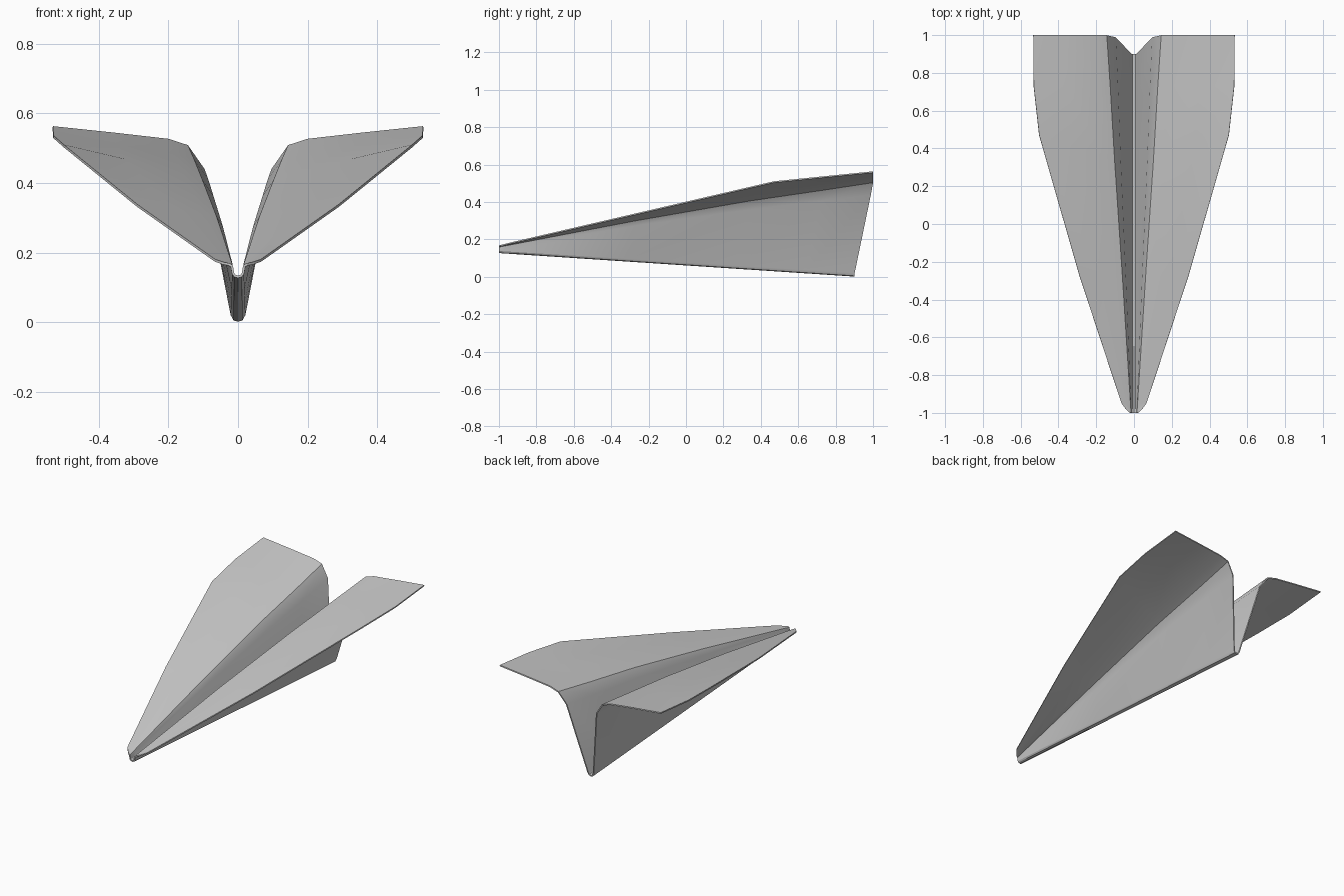
import bpy, bmesh, math
from mathutils import Vector

if "Cube" in bpy.data.objects:
    bpy.data.objects.remove(bpy.data.objects["Cube"])

THICK = 0.007
KEEL_NOSE, KEEL_TAIL = 0.130, 0.0045   # height of keel fold at each end

# Fold-line and wing-edge points from nose to tail: (crease xyz, edge xyz)
stations = [
    ((0.018, -1.000, 0.161), (0.026, -0.997, 0.166)),
    ((0.019, -0.985, 0.164), (0.043, -0.980, 0.169)),
    ((0.021, -0.950, 0.171), (0.066, -0.950, 0.177)),
    ((0.064, -0.270, 0.302), (0.290, -0.270, 0.335)),
    ((0.105, 0.340, 0.408), (0.502, 0.470, 0.507)),
    ((0.128, 0.730, 0.465), (0.531, 0.730, 0.533)),
    ((0.146, 1.000, 0.506), (0.533, 1.000, 0.560)),
]


def half_section(crease, edge):
    """Half cross-section from the keel centre out to the wing edge."""
    crease, edge = Vector(crease), Vector(edge)
    t = (crease.y + 1) / 2
    yk = -1 + 1.9 * t
    zk = KEEL_NOSE + (KEEL_TAIL - KEEL_NOSE) * t
    # rounded keel fold
    pts = [Vector((0, yk, zk)),
           Vector((0.009 + 0.002 * t, yk, zk + 0.003)),
           Vector((0.014 + 0.004 * t, yk + 0.002 * t, zk + 0.009 + 0.008 * t))]
    # body side, bending softly into the crease
    corner = pts[-1]
    side = corner.lerp(crease, 0.86)
    side.x -= 0.029 * t
    side.y = crease.y - 0.012 * t
    pts += [side, crease]
    # slightly cambered wing
    for f, bump in ((0.14, 0.010), (0.55, 0.006)):
        p = crease.lerp(edge, f)
        p.z += bump * t ** 2
        pts.append(p)
    return pts + [edge]


# Folded paper half
bm = bmesh.new()
rows = [[bm.verts.new(p) for p in half_section(*s)] for s in stations]
for a, b in zip(rows, rows[1:]):
    for i in range(len(a) - 1):
        bm.faces.new((a[i], a[i + 1], b[i + 1], b[i]))
bmesh.ops.recalc_face_normals(bm, faces=bm.faces)
mesh = bpy.data.meshes.new("paper_plane")
bm.to_mesh(mesh)
bm.free()
plane = bpy.data.objects.new("paper_plane", mesh)
bpy.context.collection.objects.link(plane)

# Other half and paper thickness
mirror = plane.modifiers.new("mirror", 'MIRROR')
mirror.use_clip = True
solid = plane.modifiers.new("thickness", 'SOLIDIFY')
solid.thickness = THICK
solid.offset = 0
bpy.context.view_layer.objects.active = plane
plane.select_set(True)
bpy.ops.object.convert(target='MESH')
bpy.ops.object.shade_smooth_by_angle(angle=math.radians(25))
